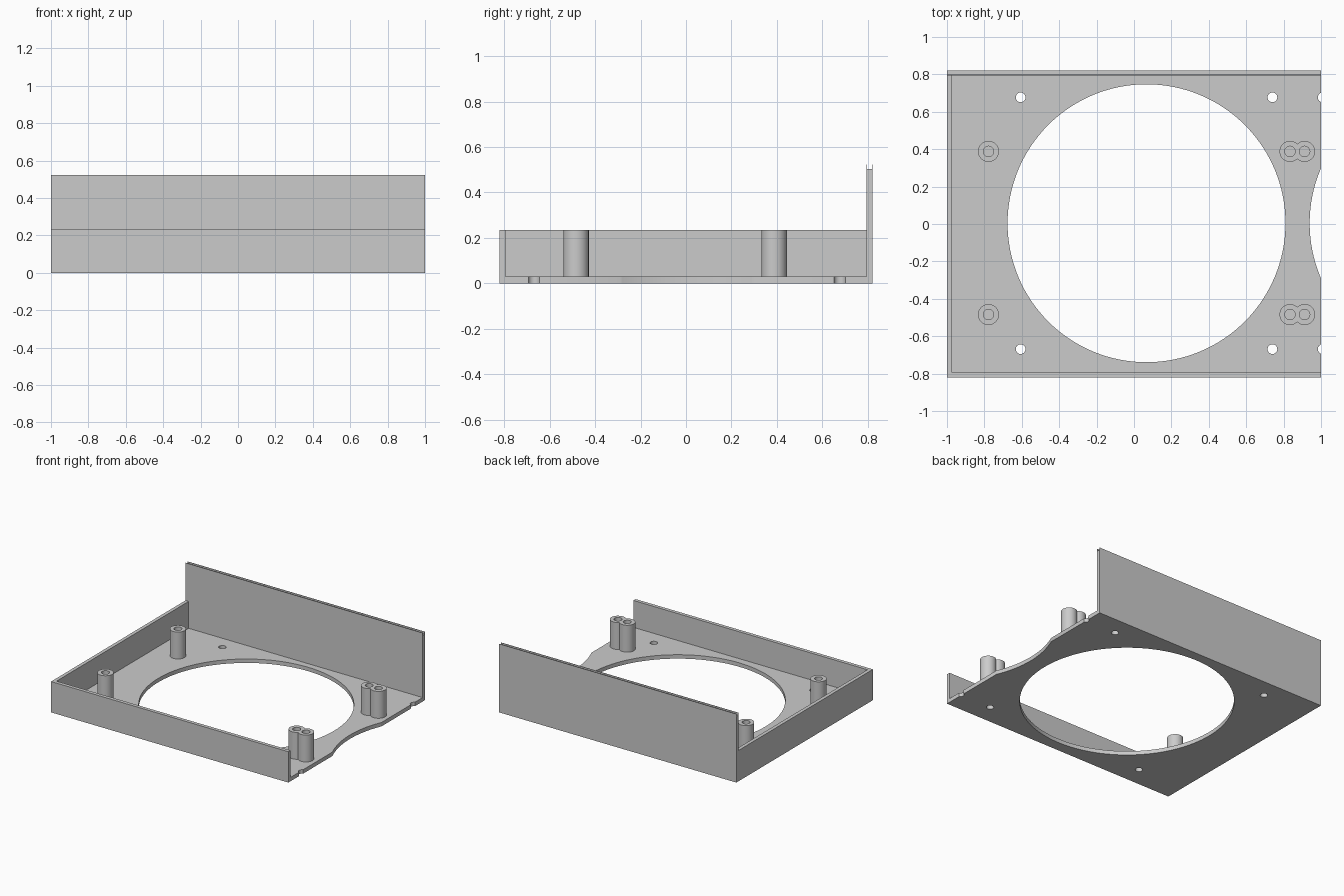
import bpy, bmesh, math
from mathutils import Matrix

cube = bpy.data.objects.get("Cube")
if cube:
    bpy.data.objects.remove(cube, do_unlink=True)

grey = bpy.data.materials.new("light grey plastic")
grey.use_nodes = True
colour = (0.6, 0.6, 0.6, 1)
grey.diffuse_color = colour
grey.node_tree.nodes["Principled BSDF"].inputs["Base Color"].default_value = colour

HALF_Y = 0.822
WALL = 0.027
FLOOR = 0.03
RIM = 0.235
TOP = 0.522
INNER = HALF_Y - WALL


def make_object(name, bm):
    bmesh.ops.recalc_face_normals(bm, faces=bm.faces)
    mesh = bpy.data.meshes.new(name)
    bm.to_mesh(mesh)
    bm.free()
    mesh.materials.append(grey)
    obj = bpy.data.objects.new(name, mesh)
    bpy.context.collection.objects.link(obj)
    return obj


def box(name, low, high):
    bm = bmesh.new()
    bmesh.ops.create_cube(bm, size=1)
    for v in bm.verts:
        v.co = [l if c < 0 else h for c, l, h in zip(v.co, low, high)]
    return make_object(name, bm)


def cylinder(name, x, y, radius, low, high, sides):
    bm = bmesh.new()
    bmesh.ops.create_cone(bm, cap_ends=True, segments=sides, radius1=radius,
                          radius2=radius, depth=high - low,
                          matrix=Matrix.Translation((x, y, (low + high) / 2)))
    return make_object(name, bm)


def combine(target, tool, operation):
    mod = target.modifiers.new("shape", "BOOLEAN")
    mod.operation = operation
    mod.solver = "EXACT"
    mod.object = tool
    bpy.context.view_layer.objects.active = target
    bpy.ops.object.modifier_apply(modifier=mod.name)
    bpy.data.objects.remove(tool, do_unlink=True)


def smooth(obj):
    bpy.ops.object.select_all(action="DESELECT")
    obj.select_set(True)
    bpy.context.view_layer.objects.active = obj
    bpy.ops.object.shade_smooth_by_angle(angle=math.radians(30))


# Tray: low block with a tall back wall whose top edge is grooved
LIP = 0.003
GROOVE = 0.503
profile = [(-HALF_Y, 0), (HALF_Y, 0), (HALF_Y, TOP), (HALF_Y - LIP, TOP),
           (HALF_Y - LIP, GROOVE), (INNER + LIP, GROOVE), (INNER + LIP, TOP),
           (INNER, TOP), (INNER, RIM), (-HALF_Y, RIM)]
bm = bmesh.new()
face = bm.faces.new([bm.verts.new((-1, y, z)) for y, z in profile])
extruded = bmesh.ops.extrude_face_region(bm, geom=[face])["geom"]
moved = [v for v in extruded if isinstance(v, bmesh.types.BMVert)]
bmesh.ops.translate(bm, vec=(2, 0, 0), verts=moved)
tray = make_object("tray", bm)

# Hollow inside, open on the +x end
combine(tray, box("cavity", (-1 + WALL, -INNER, FLOOR), (1.2, INNER, 0.3)), "DIFFERENCE")

# Fan openings with their screw holes; the second is cut off by the open end
CENTRE_Y = 0.004
SPREAD = 0.673
for centre_x in (0.067, 1.682):
    combine(tray, cylinder("opening", centre_x, CENTRE_Y, 0.743, -0.1, 0.1, 128), "DIFFERENCE")
    for side_x in (-1, 1):
        for side_y in (-1, 1):
            x = centre_x + side_x * SPREAD
            if x < 1.1:
                combine(tray, cylinder("screw_hole", x, CENTRE_Y + side_y * SPREAD,
                                       0.026, -0.1, 0.1, 32), "DIFFERENCE")
smooth(tray)

# Bored mounting posts: single on one side, joined pairs on the other
for row, y in (("front", -0.484), ("back", 0.388)):
    for label, xs in (("single", [-0.778]), ("double", [0.834, 0.912])):
        post = cylinder(f"{row}_{label}_post", xs[0], y, 0.056, FLOOR, RIM, 48)
        for x in xs[1:]:
            combine(post, cylinder("second_post", x, y, 0.056, FLOOR, RIM, 48), "UNION")
        for x in xs:
            combine(post, cylinder("bore", x, y, 0.028, FLOOR - 0.1, RIM + 0.1, 32), "DIFFERENCE")
        smooth(post)
